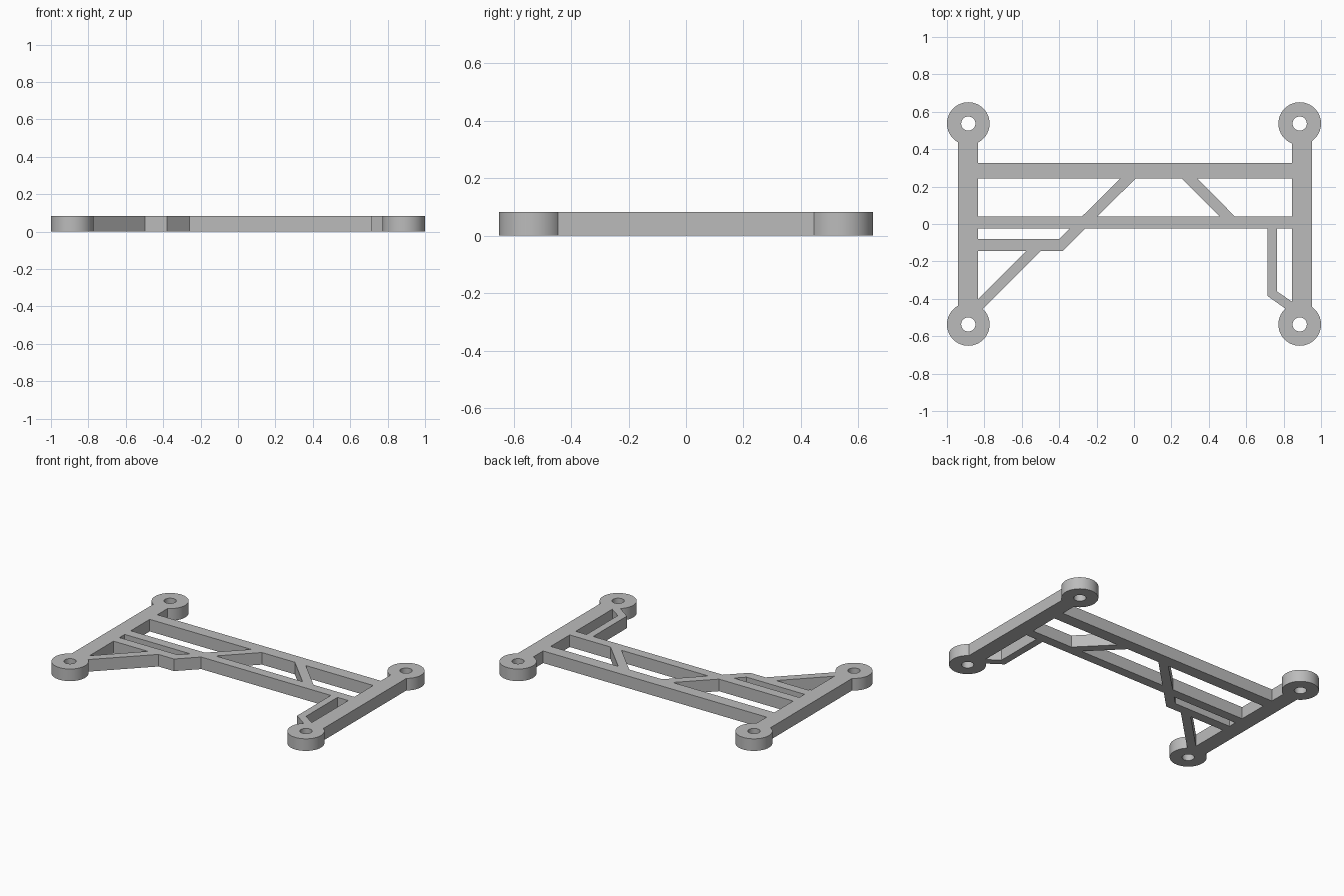
import bpy
import bmesh
import math

HEIGHT = 0.082
LUG_X, LUG_Y = 0.886, 0.537
LUG_R, HOLE_R = 0.114, 0.038

if "Cube" in bpy.data.objects:
    bpy.data.objects.remove(bpy.data.objects["Cube"])

grey = bpy.data.materials.new("plain grey")
grey.use_nodes = True
grey.diffuse_color = (0.5, 0.5, 0.5, 1)
grey.node_tree.nodes["Principled BSDF"].inputs["Base Color"].default_value = (0.5, 0.5, 0.5, 1)


def prism(name, points, z0=0.0, z1=HEIGHT):
    """Extrude a flat outline upwards into a solid."""
    bm = bmesh.new()
    face = bm.faces.new([bm.verts.new((x, y, z0)) for x, y in points])
    moved = bmesh.ops.extrude_face_region(bm, geom=[face])["geom"]
    for v in moved:
        if isinstance(v, bmesh.types.BMVert):
            v.co.z = z1
    bmesh.ops.recalc_face_normals(bm, faces=bm.faces)
    mesh = bpy.data.meshes.new(name)
    bm.to_mesh(mesh)
    bm.free()
    mesh.materials.append(grey)
    obj = bpy.data.objects.new(name, mesh)
    bpy.context.collection.objects.link(obj)
    return obj


def box(name, x0, x1, y0, y1):
    return prism(name, [(x0, y0), (x1, y0), (x1, y1), (x0, y1)])


def disc(name, cx, cy, r, z0=0.0, z1=HEIGHT, n=64):
    ring = [2 * math.pi * i / n for i in range(n)]
    return prism(name, [(cx + r * math.cos(a), cy + r * math.sin(a)) for a in ring], z0, z1)


def combine(target, part, operation):
    """Merge a part into the target, or cut it away, then discard it."""
    mod = target.modifiers.new("combine", 'BOOLEAN')
    mod.operation = operation
    mod.solver = 'EXACT'
    mod.object = part
    bpy.context.view_layer.objects.active = target
    bpy.ops.object.modifier_apply(modifier=mod.name)
    bpy.data.objects.remove(part)


# Side rails and long cross bars
frame = box("mounting_frame", -0.942, -0.834, -LUG_Y, LUG_Y)
parts = [
    box("back_bar", -0.89, 0.9, 0.244, 0.326),
    box("middle_bar", -0.89, 0.9, -0.024, 0.041),
    box("left_rail", 0.845, 0.953, -LUG_Y, LUG_Y),
]

# Short bar that bends into a long diagonal brace
parts.append(prism("bent_brace", [
    (-0.89, -0.144), (-0.38, -0.144), (0.04, 0.275), (-0.04, 0.275),
    (-0.4, -0.08), (-0.89, -0.08)]))

# Diagonal braces
parts.append(prism("corner_brace", [
    (-0.87, -0.437), (-0.87, -0.515), (-0.467, -0.114), (-0.547, -0.114)]))
parts.append(prism("back_brace", [
    (0.227, 0.273), (0.31, 0.273), (0.568, 0.011), (0.486, 0.011)]))

# Cranked strut at the front left
parts.append(prism("cranked_strut", [
    (0.714, 0.01), (0.714, -0.385), (0.87, -0.495),
    (0.87, -0.433), (0.764, -0.36), (0.764, 0.01)]))

# Round corner lugs
corners = [(sx * LUG_X, sy * LUG_Y) for sx in (-1, 1) for sy in (-1, 1)]
parts += [disc("corner_lug", x, y, LUG_R) for x, y in corners]

for part in parts:
    combine(frame, part, 'UNION')

# Screw holes
for x, y in corners:
    combine(frame, disc("hole_cutter", x, y, HOLE_R, -0.05, HEIGHT + 0.05, 32), 'DIFFERENCE')

bpy.ops.object.select_all(action='DESELECT')
frame.select_set(True)
bpy.context.view_layer.objects.active = frame
bpy.ops.object.shade_smooth_by_angle()
